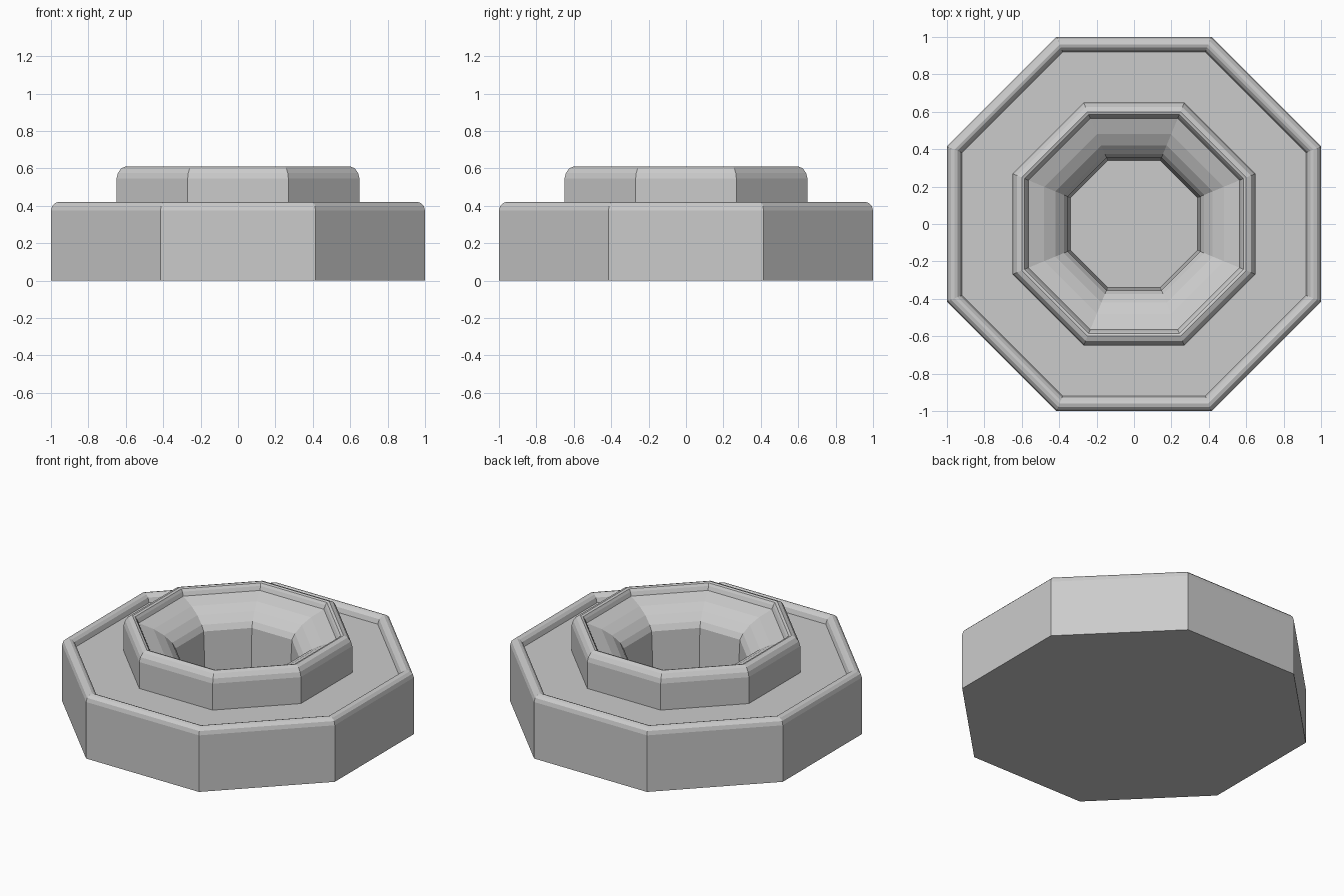
import bpy, bmesh, math

if "Cube" in bpy.data.objects:
    bpy.data.objects.remove(bpy.data.objects["Cube"])

SIDES = 8


def lathe(name, profile):
    """Sweep (apothem, z) points round an octagon and cap both ends."""
    bm = bmesh.new()
    k = 1 / math.cos(math.pi / SIDES)
    rings = []
    for r, z in profile:
        rings.append([bm.verts.new((r * k * math.cos((i + 0.5) * 2 * math.pi / SIDES),
                                    r * k * math.sin((i + 0.5) * 2 * math.pi / SIDES), z))
                      for i in range(SIDES)])
    for a, b in zip(rings, rings[1:]):
        for i in range(SIDES):
            j = (i + 1) % SIDES
            bm.faces.new((a[i], a[j], b[j], b[i]))
    bm.faces.new(rings[0][::-1])
    bm.faces.new(rings[-1])
    bmesh.ops.recalc_face_normals(bm, faces=bm.faces)
    mesh = bpy.data.meshes.new(name)
    bm.to_mesh(mesh)
    bm.free()
    obj = bpy.data.objects.new(name, mesh)
    bpy.context.collection.objects.link(obj)
    return obj


# Outer body with rounded lip, shallow ledge, raised collar and deep bowl
lathe("octagonal_basin", [
    (1.00, 0.00), (1.00, 0.375), (0.993, 0.40), (0.978, 0.415), (0.96, 0.42),
    (0.945, 0.415), (0.93, 0.40), (0.92, 0.37),
    (0.65, 0.37), (0.65, 0.545), (0.642, 0.575), (0.625, 0.60), (0.60, 0.61),
    (0.585, 0.605), (0.575, 0.59), (0.565, 0.565),
    (0.48, 0.535), (0.42, 0.50), (0.375, 0.455), (0.355, 0.42),
    (0.34, 0.12),
])
